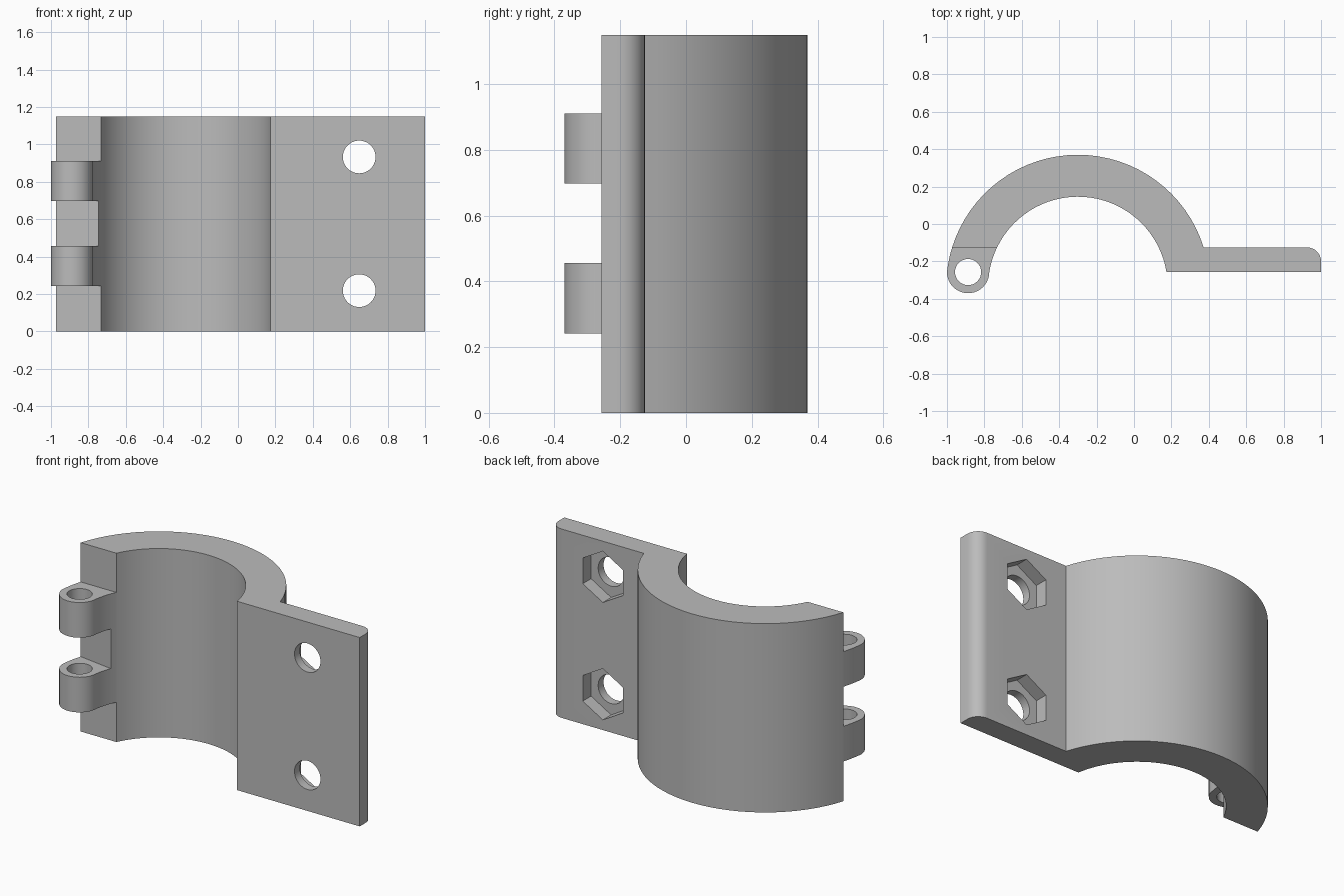
import bpy, bmesh
from math import sin, cos, asin, pi, radians

cube = bpy.data.objects.get("Cube")
if cube:
    bpy.data.objects.remove(cube, do_unlink=True)

# Main dimensions
HEIGHT = 1.15
CX, CY = -0.30, -0.334          # axis of the half shell
R_OUT, R_IN = 0.704, 0.48
Y_BACK, Y_FRONT = -0.125, -0.257
PIN_X, PIN_R, KNUCKLE_R = -0.887, 0.07, 0.113

grey = bpy.data.materials.new("plain grey")
grey.use_nodes = True
grey.diffuse_color = (0.5, 0.5, 0.5, 1)
grey.node_tree.nodes["Principled BSDF"].inputs["Base Color"].default_value = (0.5, 0.5, 0.5, 1)


def arc(cx, cy, r, a0, a1, n):
    """Points along an arc, both ends included."""
    steps = [a0 + (a1 - a0) * i / n for i in range(n + 1)]
    return [(cx + r * cos(a), cy + r * sin(a)) for a in steps]


def angle_at(r, y):
    """Angle at which a shell circle crosses height y, on the +x side."""
    return asin((y - CY) / r)


def prism(name, points, low, high, along_y=False):
    """Closed profile pushed from low to high along z, or along y."""
    bm = bmesh.new()
    place = (lambda a, b, c: (a, c, b)) if along_y else (lambda a, b, c: (a, b, c))
    base = bm.faces.new([bm.verts.new(place(a, b, low)) for a, b in points])
    top = bmesh.ops.extrude_face_region(bm, geom=[base])["geom"]
    moved = [v for v in top if isinstance(v, bmesh.types.BMVert)]
    bmesh.ops.translate(bm, verts=moved, vec=place(0, 0, high - low))
    bmesh.ops.recalc_face_normals(bm, faces=bm.faces)
    mesh = bpy.data.meshes.new(name)
    bm.to_mesh(mesh)
    bm.free()
    mesh.materials.append(grey)
    obj = bpy.data.objects.new(name, mesh)
    bpy.context.collection.objects.link(obj)
    return obj


def activate(obj):
    bpy.ops.object.select_all(action='DESELECT')
    obj.select_set(True)
    bpy.context.view_layer.objects.active = obj


def cut(obj, cutter):
    cutter.hide_render = True
    mod = obj.modifiers.new("cut", 'BOOLEAN')
    mod.operation = 'DIFFERENCE'
    mod.solver = 'EXACT'
    mod.object = cutter
    activate(obj)
    bpy.ops.object.modifier_apply(modifier=mod.name)
    bpy.data.objects.remove(cutter, do_unlink=True)


def ring(cx, cy, r, n, turn=0.0):
    return arc(cx, cy, r, turn, turn + 2 * pi, n)[:-1]


# Half shell with flat flange, rounded at its back outer corner
out_end, in_end = angle_at(R_OUT, Y_BACK), angle_at(R_IN, Y_BACK)
profile = arc(CX, CY, R_OUT, pi - out_end, out_end, 32)
profile += arc(0.925, Y_BACK - 0.075, 0.075, pi / 2, 0, 8)
profile += [(1.0, Y_FRONT)]
profile += arc(CX, CY, R_IN, angle_at(R_IN, Y_FRONT), pi - in_end, 32)
body = prism("clamp_body", profile, 0, HEIGHT)

# Bolt holes with hexagonal nut pockets at the back
for z in (0.218, 0.933):
    cut(body, prism("bolt_cutter", ring(0.648, z, 0.0875, 40), -0.4, 0.0, True))
    cut(body, prism("nut_cutter", ring(0.648, z, 0.156, 6, radians(30)),
                    Y_BACK - 0.08, 0.0, True))

# Hinge knuckles that continue the shell and wrap around the pin hole
knuckle = arc(CX, CY, R_IN, pi - in_end, pi - angle_at(R_IN, Y_FRONT), 5)
knuckle += arc(PIN_X, Y_FRONT, KNUCKLE_R, 0, -pi, 20)[1:-1]
knuckle += arc(CX, CY, R_OUT, pi - angle_at(R_OUT, Y_FRONT), pi - out_end, 5)
parts = [body]
for name, low, high in (("lower_knuckle", 0.242, 0.456), ("upper_knuckle", 0.697, 0.911)):
    part = prism(name, knuckle, low, high)
    cut(part, prism("pin_cutter", ring(PIN_X, Y_FRONT, PIN_R, 32), low - 0.1, high + 0.1))
    parts.append(part)

# Thin wedge on the shell end between the knuckles
wedge = arc(CX, CY, R_IN, pi - in_end, pi - angle_at(R_IN, Y_BACK - 0.033), 2)
wedge += arc(CX, CY, R_OUT, pi - out_end, pi - out_end, 1)[:1]
parts.append(prism("hinge_wedge", wedge, 0.456, 0.697))

for part in parts:
    activate(part)
    bpy.ops.object.shade_smooth_by_angle(angle=radians(25))
